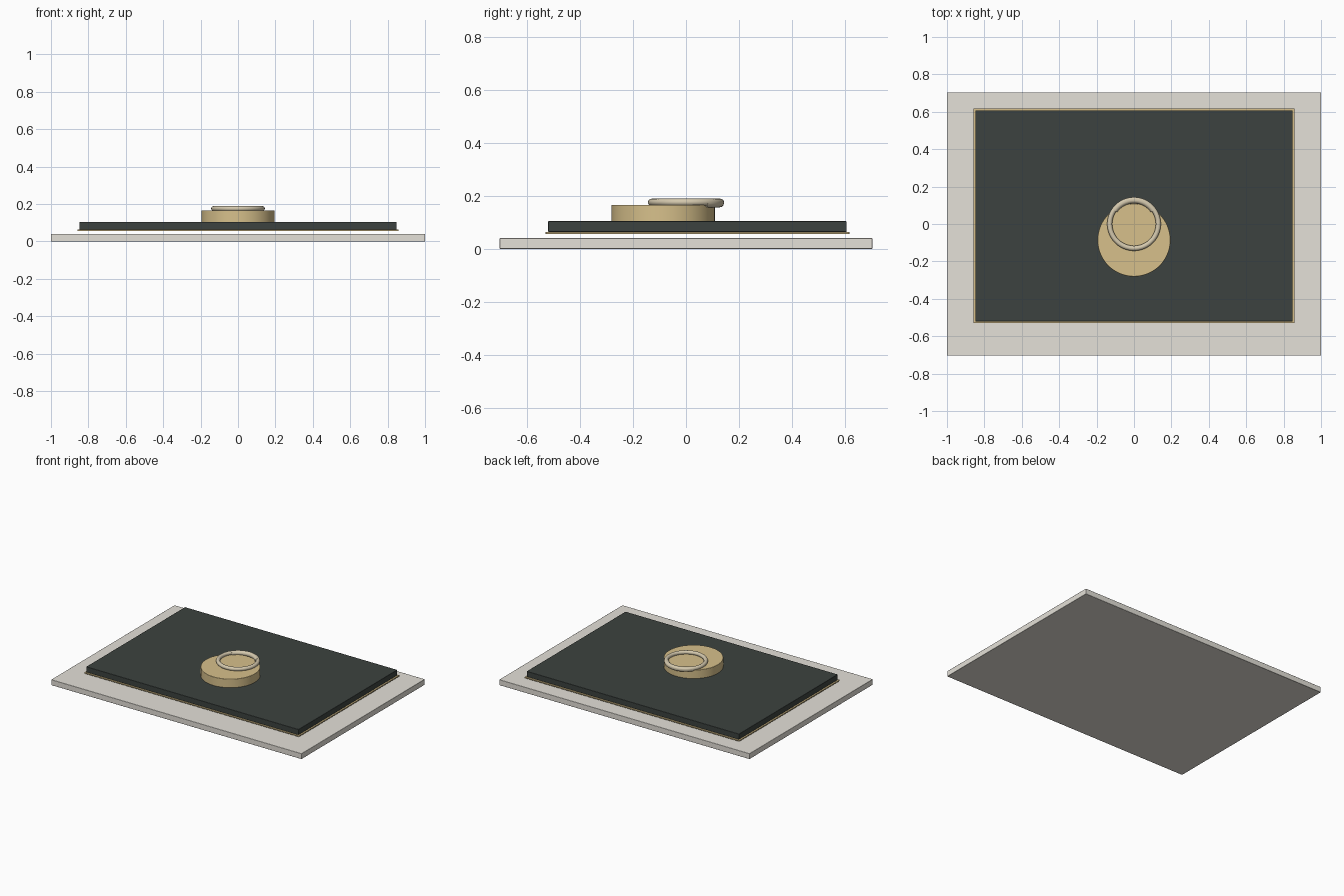
import bpy, math

if "Cube" in bpy.data.objects:
    bpy.data.objects.remove(bpy.data.objects["Cube"])


def material(name, color):
    m = bpy.data.materials.new(name)
    m.diffuse_color = (*color, 1)
    m.use_nodes = True
    m.node_tree.nodes["Principled BSDF"].inputs["Base Color"].default_value = m.diffuse_color
    return m


ivory = material("ivory", (0.78, 0.75, 0.69))
black = material("black", (0.045, 0.055, 0.05))
gold = material("gold", (0.68, 0.53, 0.26))
pale_gold = material("pale_gold", (0.66, 0.58, 0.42))


def finish(obj, name, mat, bevel=0):
    obj.name = name
    obj.data.materials.append(mat)
    if bevel:
        b = obj.modifiers.new("Bevel", 'BEVEL')
        b.width = bevel
        b.segments = 2
    bpy.ops.object.shade_smooth_by_angle(angle=math.radians(35))


def slab(name, x, y0, y1, z0, z1, mat, bevel):
    bpy.ops.mesh.primitive_cube_add(size=1, location=(0, (y0 + y1) / 2, (z0 + z1) / 2))
    o = bpy.context.object
    o.scale = (2 * x, y1 - y0, z1 - z0)
    bpy.ops.object.transform_apply(location=False, rotation=False, scale=True)
    finish(o, name, mat, bevel)


# Layered plates (the upper stack floats just above the base)
slab("base_plate", 1.0, -0.704, 0.704, 0.0, 0.04, ivory, 0.002)
slab("gold_border", 0.858, -0.53, 0.617, 0.056, 0.064, gold, 0.001)
slab("black_panel", 0.848, -0.521, 0.607, 0.064, 0.104, black, 0.002)

# Round boss
bpy.ops.mesh.primitive_cylinder_add(vertices=64, radius=0.195, depth=0.064,
                                    location=(0, -0.086, 0.134))
finish(bpy.context.object, "round_boss", gold, 0.002)

# Ring lying on the boss
bpy.ops.mesh.primitive_torus_add(major_segments=64, minor_segments=16, major_radius=0.130,
                                 minor_radius=0.0135, location=(0, 0, 0.1755))
finish(bpy.context.object, "ring", pale_gold)

# Thicker sleeve around the back of the ring
curve = bpy.data.curves.new("ring_sleeve_path", 'CURVE')
curve.dimensions = '3D'
curve.bevel_depth = 0.0165
curve.bevel_resolution = 4
curve.use_fill_caps = True
n = 24
path = curve.splines.new('POLY')
path.points.add(n)
for i, p in enumerate(path.points):
    a = math.radians(35 + 110 * i / n)
    p.co = (0.127 * math.cos(a), 0.127 * math.sin(a), 0.173, 1)
sleeve = bpy.data.objects.new("ring_sleeve", curve)
bpy.context.collection.objects.link(sleeve)
bpy.ops.object.select_all(action='DESELECT')
sleeve.select_set(True)
bpy.context.view_layer.objects.active = sleeve
bpy.ops.object.convert(target='MESH')
finish(bpy.context.object, "ring_sleeve", pale_gold)
